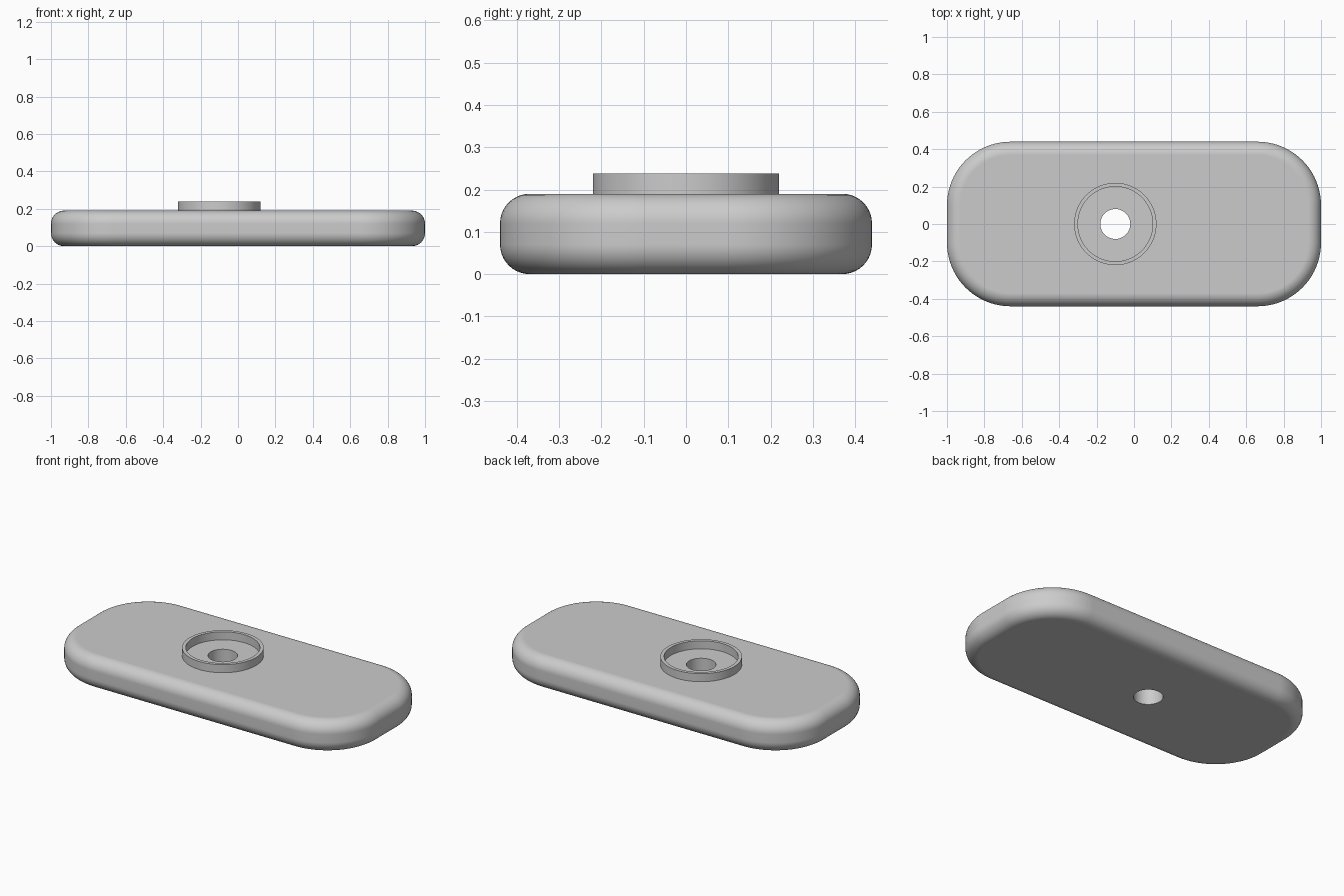
import bpy
import bmesh
from math import sin, cos, pi, radians

cube = bpy.data.objects.get("Cube")
if cube:
    bpy.data.objects.remove(cube, do_unlink=True)

HALF_X, HALF_Y, HEIGHT = 1.0, 0.44, 0.19
CORNER, FILLET = 0.34, 0.07
HOLE_X, HOLE_R = -0.1, 0.08
RIM_OUT, RIM_IN, RIM_TOP = 0.22, 0.2, 0.238

grey = bpy.data.materials.new("plain grey")
grey.use_nodes = True
colour = (0.6, 0.6, 0.6, 1)
grey.diffuse_color = colour
grey.node_tree.nodes["Principled BSDF"].inputs["Base Color"].default_value = colour


def rounded_outline(inset, z, steps=20):
    """Rounded rectangle, shrunk by the inset."""
    r = CORNER - inset
    points = []
    for quarter, (sx, sy) in enumerate([(1, 1), (-1, 1), (-1, -1), (1, -1)]):
        for i in range(steps + 1):
            a = (quarter + i / steps) * pi / 2
            points.append((sx * (HALF_X - CORNER) + r * cos(a),
                           sy * (HALF_Y - CORNER) + r * sin(a), z))
    return points


def circle(radius, z, steps=96):
    return [(HOLE_X + radius * cos(2 * pi * i / steps),
             radius * sin(2 * pi * i / steps), z) for i in range(steps)]


def loft(name, loops, ring=False):
    """Skin matching loops; cap the ends, or join last to first for a ring."""
    bm = bmesh.new()
    rows = [[bm.verts.new(p) for p in loop] for loop in loops]
    pairs = list(zip(rows, rows[1:]))
    if ring:
        pairs.append((rows[-1], rows[0]))
    else:
        bm.faces.new(rows[0][::-1])
        bm.faces.new(rows[-1])
    for low, high in pairs:
        n = len(low)
        for i in range(n):
            j = (i + 1) % n
            bm.faces.new((low[i], low[j], high[j], high[i]))
    bmesh.ops.recalc_face_normals(bm, faces=bm.faces)
    mesh = bpy.data.meshes.new(name)
    bm.to_mesh(mesh)
    bm.free()
    mesh.materials.append(grey)
    obj = bpy.data.objects.new(name, mesh)
    bpy.context.collection.objects.link(obj)
    return obj


def activate(obj):
    bpy.ops.object.select_all(action="DESELECT")
    obj.select_set(True)
    bpy.context.view_layer.objects.active = obj


# Plate with rounded upper and lower edges
arc = [i / 10 * pi / 2 for i in range(11)]
lower = [(FILLET * (1 - sin(a)), FILLET * (1 - cos(a))) for a in arc]
upper = [(inset, HEIGHT - z) for inset, z in reversed(lower)]
plate = loft("plate", [rounded_outline(d, z) for d, z in lower + upper])

# Through hole
cutter = loft("hole_cutter", [circle(HOLE_R, -0.1), circle(HOLE_R, HEIGHT + 0.1)])
cutter.hide_render = True
cut = plate.modifiers.new("hole", "BOOLEAN")
cut.operation = "DIFFERENCE"
cut.solver = "EXACT"
cut.object = cutter
activate(plate)
bpy.ops.object.modifier_apply(modifier=cut.name)
bpy.data.objects.remove(cutter, do_unlink=True)

# Thin raised rim around the hole
base = HEIGHT - 0.005
rim = loft("rim", [circle(RIM_OUT, base), circle(RIM_OUT, RIM_TOP),
                   circle(RIM_IN, RIM_TOP), circle(RIM_IN, base)], ring=True)

# Smooth curved faces, crisp rims
for obj in (plate, rim):
    activate(obj)
    bpy.ops.object.shade_smooth_by_angle(angle=radians(30))
    weighted = obj.modifiers.new("flat caps", "WEIGHTED_NORMAL")
    weighted.keep_sharp = True
